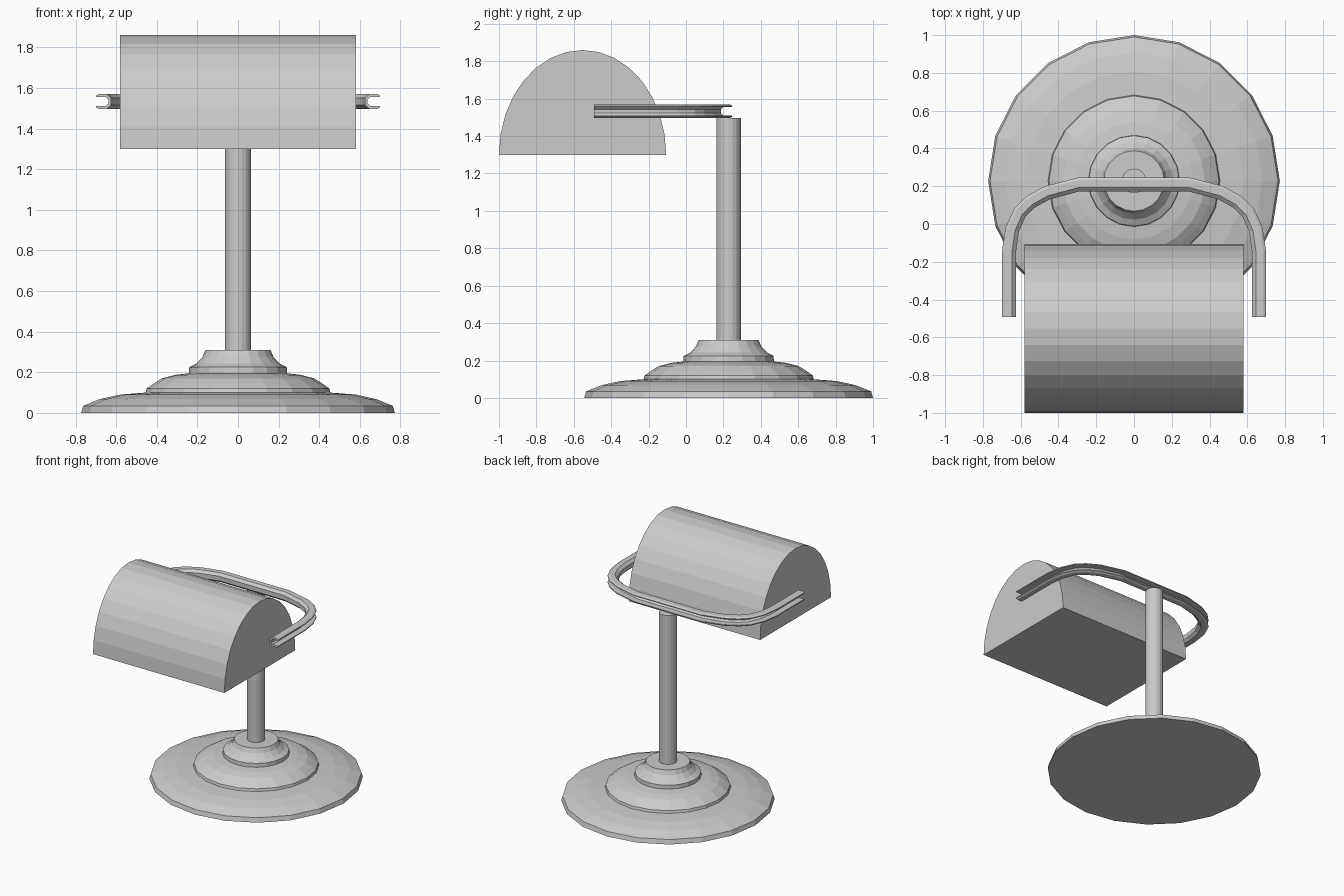
import bpy, bmesh, math
from mathutils import Vector

cube = bpy.data.objects.get("Cube")
if cube:
    bpy.data.objects.remove(cube, do_unlink=True)

grey = bpy.data.materials.new("plain_grey")
grey.use_nodes = True
grey.diffuse_color = (0.6, 0.6, 0.6, 1)
grey.node_tree.nodes["Principled BSDF"].inputs["Base Color"].default_value = (0.6, 0.6, 0.6, 1)

STAND_Y = 0.228


def loft(name, rings):
    """Skin a series of closed rings and cap both ends."""
    bm = bmesh.new()
    loops = [[bm.verts.new(p) for p in ring] for ring in rings]
    n = len(loops[0])
    for a, b in zip(loops, loops[1:]):
        for i in range(n):
            j = (i + 1) % n
            bm.faces.new((a[i], a[j], b[j], b[i]))
    bm.faces.new(loops[0])
    bm.faces.new(loops[-1])
    bmesh.ops.recalc_face_normals(bm, faces=bm.faces)
    mesh = bpy.data.meshes.new(name)
    bm.to_mesh(mesh)
    bm.free()
    mesh.materials.append(grey)
    obj = bpy.data.objects.new(name, mesh)
    bpy.context.collection.objects.link(obj)
    return obj


def turned(name, profile, sides):
    """Lathe a (radius, height) profile around the stand axis."""
    turn = [math.tau * i / sides for i in range(sides)]
    return loft(name, [[(r * math.cos(t), STAND_Y + r * math.sin(t), z) for t in turn]
                       for r, z in profile])


# Stepped base: three bell-shaped tiers
turned("base", [(0.772, 0), (0.762, 0.035), (0.68, 0.068), (0.58, 0.09), (0.455, 0.1),
                (0.45, 0.12), (0.415, 0.145), (0.375, 0.17), (0.31, 0.187), (0.242, 0.195),
                (0.24, 0.225), (0.205, 0.243), (0.175, 0.275), (0.16, 0.31)], 20)

# Upright pole
turned("pole", [(0.065, 0.3), (0.065, 1.497)], 20)

# Half-barrel shade, closed at the ends and underneath
arch = [math.pi * i / 16 for i in range(17)]
loft("shade", [[(x, -0.553 + 0.447 * math.cos(t), 1.3 + 0.56 * math.sin(t)) for t in arch]
               for x in (-0.58, 0.58)])

# Bent arm: channel section, open on the outer side, swept along a U path
upper = [(0.037, 0.022), (0.037, 0.029), (0.024, 0.037), (-0.016, 0.037), (-0.037, 0.018)]
groove = [(-0.024, 0.01), (-0.012, 0.022)]
section = (upper + [(u, -v) for u, v in reversed(upper)]
           + [(u, -v) for u, v in reversed(groove)] + groove)
half = [(0.6625, -0.493), (0.6625, -0.15), (0.645, -0.03), (0.605, 0.06),
        (0.55, 0.115), (0.46, 0.165), (0.29, 0.21)]
path = [Vector(p) for p in half + [(-x, y) for x, y in reversed(half)]]
rings = []
for i, p in enumerate(path):
    along = (path[min(i + 1, len(path) - 1)] - path[max(i - 1, 0)]).normalized()
    out = Vector((along.y, -along.x))
    rings.append([(p.x + out.x * u, p.y + out.y * u, 1.533 + v) for u, v in section])
loft("arm", rings)
